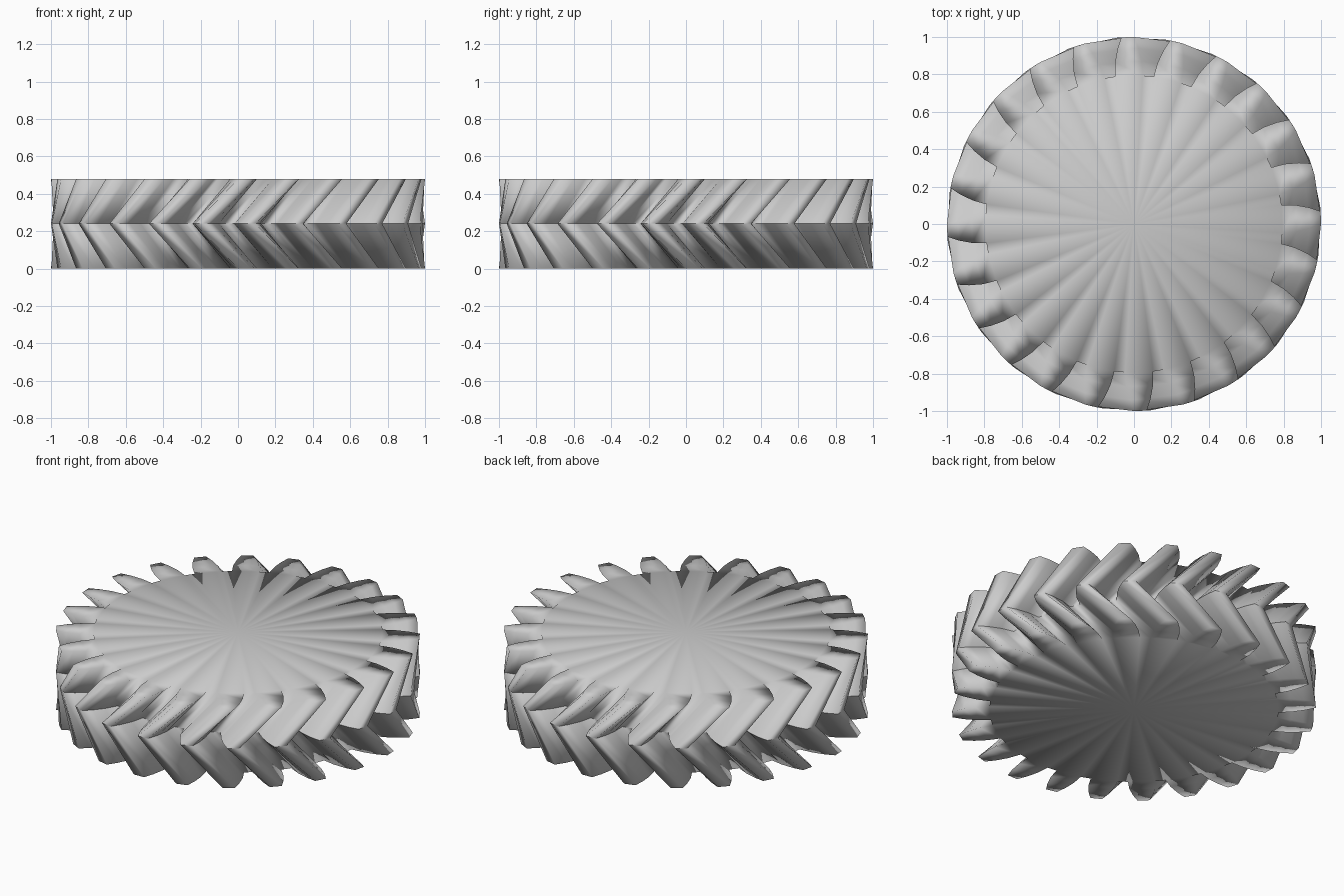
import bpy, bmesh
from math import sin, cos, radians

if "Cube" in bpy.data.objects:
    bpy.data.objects.remove(bpy.data.objects["Cube"])

TEETH = 24
HALF = 0.24            # height of one helical half
TWIST = 13.5           # degrees of twist over one half
CENTRE = 2.0           # angle of a tooth at the outer ends
# tooth flank: (radius, half width in degrees) from root to tip
FLANK = [(0.795, 5.4), (0.87, 4.7), (0.94, 3.4), (1.0, 1.9)]


def tooth_points(angle):
    pts = [(r, angle - w) for r, w in FLANK]
    pts += [(r, angle + w) for r, w in reversed(FLANK)]
    return pts


def ring(bm, turn, z):
    # one full toothed outline, grouped tooth by tooth
    teeth = []
    for i in range(TEETH):
        pts = tooth_points(turn + i * 360 / TEETH)
        teeth.append([bm.verts.new((r * cos(radians(a)), r * sin(radians(a)), z))
                      for r, a in pts])
    return teeth


bm = bmesh.new()
middle = ring(bm, CENTRE - TWIST, 0)
end = ring(bm, CENTRE, HALF)

# twisted walls of the upper half
low = [v for t in middle for v in t]
top = [v for t in end for v in t]
for i in range(len(low)):
    j = (i + 1) % len(low)
    bm.faces.new((low[i], low[j], top[j], top[i]))

# end faces: tooth ends, and a fan disc inside the root circle
hub = bm.verts.new((0, 0, HALF))
n = len(FLANK)
for i, t in enumerate(end):
    for k in range(n - 1):
        bm.faces.new((t[k], t[k + 1], t[-k - 2], t[-k - 1]))
    bm.faces.new((hub, t[0], t[-1]))
    bm.faces.new((hub, t[-1], end[(i + 1) % TEETH][0]))

for f in bm.faces:
    f.smooth = True
mesh = bpy.data.meshes.new("herringbone_gear")
bm.to_mesh(mesh)
bm.free()
gear = bpy.data.objects.new("herringbone_gear", mesh)
bpy.context.collection.objects.link(gear)
gear.location.z = HALF

# the lower half is the mirror image, kept unwelded for a crisp chevron line
m = gear.modifiers.new("lower_half", 'MIRROR')
m.use_axis = (False, False, True)
m.use_mirror_merge = False
